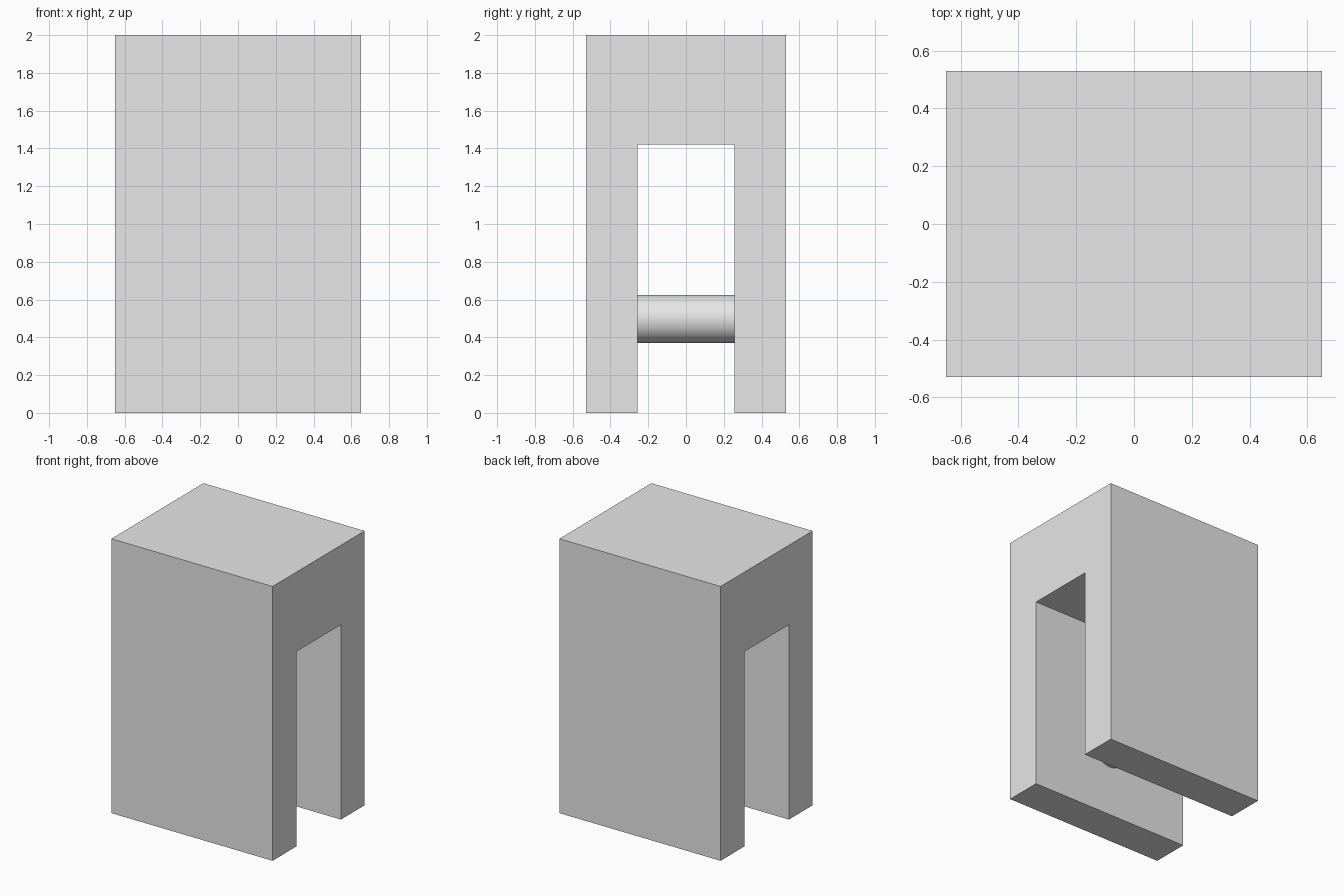
import bpy
import bmesh
from mathutils import Matrix, Vector

cube = bpy.data.objects.get("Cube")
if cube:
    bpy.data.objects.remove(cube, do_unlink=True)

# One plain grey for everything
GREY = (0.8, 0.8, 0.8, 1.0)
grey = bpy.data.materials.new("light grey")
grey.use_nodes = True
grey.diffuse_color = GREY
grey.node_tree.nodes["Principled BSDF"].inputs["Base Color"].default_value = GREY

HALF_WIDTH, HALF_DEPTH, HEIGHT = 0.65, 0.53, 2.0
HALF_GAP, GAP_TOP = 0.257, 1.42
ROD_RADIUS, ROD_Z = 0.127, 0.498


def add_object(name, bm):
    bmesh.ops.recalc_face_normals(bm, faces=bm.faces)
    mesh = bpy.data.meshes.new(name)
    bm.to_mesh(mesh)
    bm.free()
    mesh.materials.append(grey)
    obj = bpy.data.objects.new(name, mesh)
    bpy.context.collection.objects.link(obj)
    return obj


# Block with a slot: half of the arch profile, mirrored, extruded along x
half = [(HALF_DEPTH, HEIGHT), (HALF_DEPTH, 0), (HALF_GAP, 0), (HALF_GAP, GAP_TOP)]
profile = half + [(-y, z) for y, z in reversed(half)]
bm = bmesh.new()
face = bm.faces.new([bm.verts.new((-HALF_WIDTH, y, z)) for y, z in profile])
extruded = bmesh.ops.extrude_face_region(bm, geom=[face], use_keep_orig=True)["geom"]
bmesh.ops.translate(bm, vec=Vector((2 * HALF_WIDTH, 0, 0)),
                    verts=[v for v in extruded if isinstance(v, bmesh.types.BMVert)])
add_object("slotted_block", bm)

# Round rod bridging the slot
bm = bmesh.new()
turn = Matrix.Translation((0, 0, ROD_Z)) @ Matrix.Rotation(1.5707963, 4, "X")
bmesh.ops.create_cone(bm, cap_ends=True, segments=48, radius1=ROD_RADIUS,
                      radius2=ROD_RADIUS, depth=2 * HALF_GAP + 0.01, matrix=turn)
rod = add_object("cross_rod", bm)
bpy.ops.object.select_all(action="DESELECT")
rod.select_set(True)
bpy.context.view_layer.objects.active = rod
bpy.ops.object.shade_smooth_by_angle()
